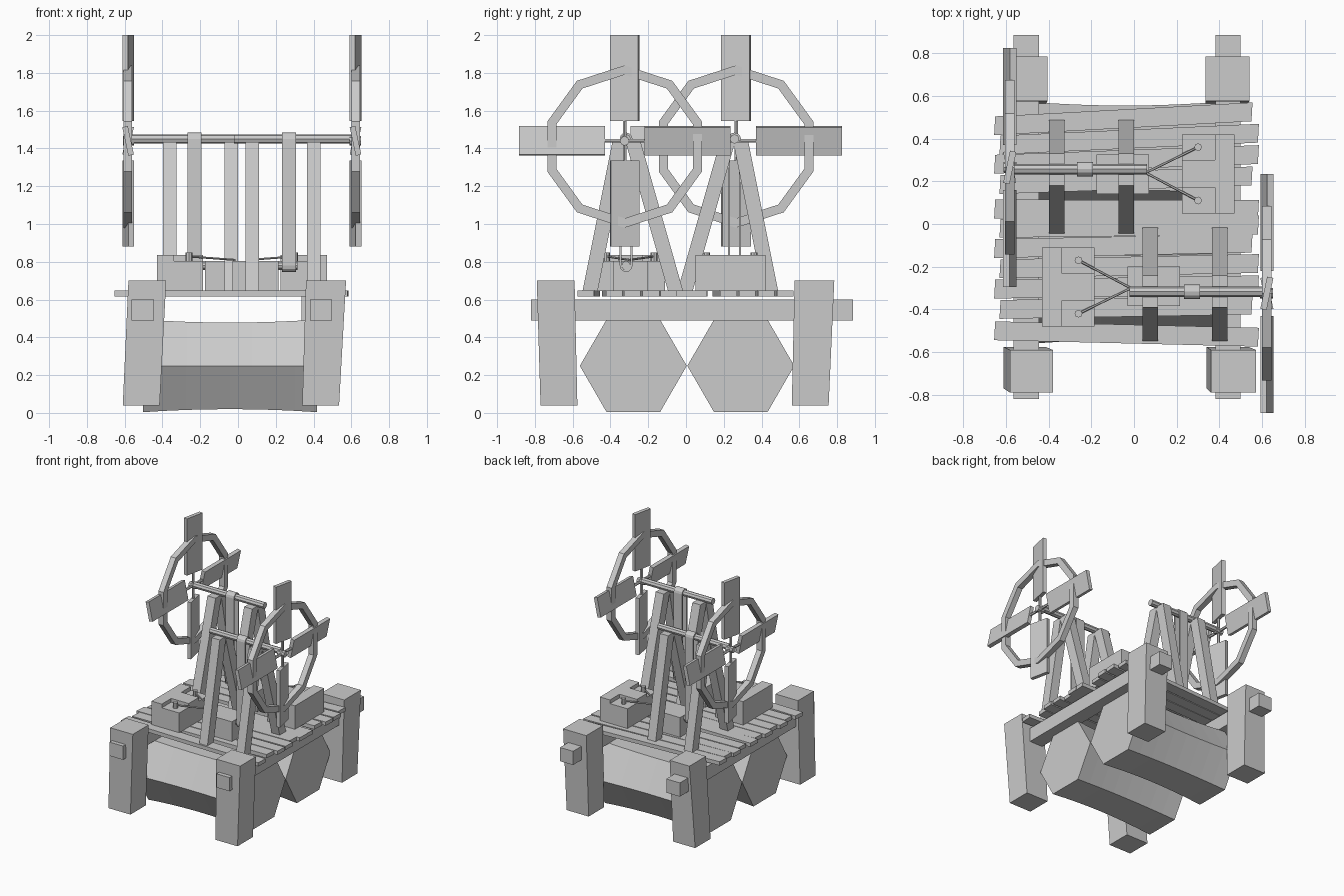
import bpy, bmesh, math
from mathutils import Matrix, Vector

if "Cube" in bpy.data.objects:
    bpy.data.objects.remove(bpy.data.objects["Cube"])

R = math.radians


def make(name, verts, faces, M=Matrix()):
    me = bpy.data.meshes.new(name)
    bm = bmesh.new()
    vs = [bm.verts.new(M @ Vector(v)) for v in verts]
    for f in faces:
        bm.faces.new([vs[i] for i in f])
    bmesh.ops.recalc_face_normals(bm, faces=bm.faces)
    bm.to_mesh(me)
    bm.free()
    ob = bpy.data.objects.new(name, me)
    bpy.context.collection.objects.link(ob)
    return ob


def loft(name, rings, M=Matrix(), capped=True):
    """Join equal-sized rings of points; cap the ends or close into a loop."""
    n, m = len(rings[0]), len(rings)
    verts = [p for r in rings for p in r]
    faces = []
    for k in range(m - 1 if capped else m):
        a, b = k * n, (k + 1) % m * n
        faces += [(a + i, a + (i + 1) % n, b + (i + 1) % n, b + i) for i in range(n)]
    if capped:
        faces += [tuple(range(n)), tuple(range((m - 1) * n, m * n))]
    return make(name, verts, faces, M)


def rect(x0, x1, y0, y1, z):
    return [(x0, y0, z), (x1, y0, z), (x1, y1, z), (x0, y1, z)]


def box(name, x0, x1, y0, y1, z0, z1, M=Matrix()):
    return loft(name, [rect(x0, x1, y0, y1, z0), rect(x0, x1, y0, y1, z1)], M)


def rod(name, a, b, r, n, M=Matrix()):
    a, b = Vector(a), Vector(b)
    q = (b - a).to_track_quat('Z', 'Y')
    circ = [q @ Vector((r * math.cos(2 * math.pi * i / n), r * math.sin(2 * math.pi * i / n), 0))
            for i in range(n)]
    return loft(name, [[a + c for c in circ], [b + c for c in circ]], M)


def band(name, outer, inner, x0, x1, M=Matrix()):
    """Closed band in the yz plane with a rectangular section."""
    rings = [[(x0, *o), (x1, *o), (x1, *i), (x0, *i)] for o, i in zip(outer, inner)]
    return loft(name, rings, M, capped=False)


# hexagonal floats, slightly waisted
for name, cy in (("front_float", -.279), ("back_float", .29)):
    rings = []
    for k in range(9):
        t = k / 4 - 1
        r = .283 * (.935 + .065 * t * t)
        rings.append([(-.042 + .46 * t, cy + r * math.cos(R(60 * i)), .249 + r * math.sin(R(60 * i)))
                      for i in range(6)])
    loft(name, rings)

# leaning corner posts
posts = {
    "front_left_post": ((-.61, -.415, -.77, -.575), (-.58, -.38, -.79, -.59)),
    "front_right_post": ((.34, .535, -.77, -.575), (.36, .572, -.79, -.59)),
    "back_left_post": ((-.61, -.415, .56, .755), (-.58, -.405, .575, .785)),
    "back_right_post": ((.335, .53, .56, .755), (.335, .54, .575, .785)),
}
for name, (b, t) in posts.items():
    loft(name, [rect(*b, .04), rect(*t, .70)])

# side beams
box("left_beam", -.565, -.445, -.82, .885, .49, .60)
box("right_beam", .382, .498, -.82, .885, .49, .60)

# deck planks, uneven
ends = [(-.50, -.53), (-.40, -.38), (-.305, -.285), (-.21, -.185), (-.115, -.09), (-.02, -.005),
        (.07, .068), (.185, .225), (.28, .325), (.37, .425), (.46, .525)]
for i, (l, r) in enumerate(ends):
    x0 = -.65 + .025 * (i % 2)
    x1 = .58 - .03 * ((i + i // 3) % 2)
    h = .044
    prof = [(x0 - .005, l - h), (x1, r - h), (x1 + .005, r + h), (x0, l + h)]
    loft("deck_plank", [[(x, y, .617) for x, y in prof], [(x, y, .647) for x, y in prof]])


def windmill(side, M):
    Y, Z = -.325, 1.44
    # trestle legs
    for x in (.04, .365):
        for foot, top in ((-.548, -.39), (-.095, -.32)):
            loft(side + "_trestle_leg", [rect(x, x + .072, foot, foot + .08, .645),
                                         rect(x, x + .072, top, top + .08, 1.435)], M)
    # shaft and hub
    rod(side + "_shaft", (-.02, Y + .008, 1.45), (.605, Y + .008, 1.45), .025, 8, M)
    rod(side + "_hub", (.59, Y, Z), (.65, Y, Z), .025, 8, M)
    # twisted paddles on thin spokes
    for k in range(4):
        turn = M @ Matrix.Translation((.622, Y, Z)) @ Matrix.Rotation(R(90 * k), 4, 'X')
        rod(side + "_spoke", (0, 0, 0), (0, 0, .13), .011, 6, turn)
        twist = turn @ Matrix.Rotation(R(-12 if k % 2 == 0 else 12), 4, 'Z')
        box(side + "_paddle", -.015, .015, -.077, .077, .105, .56, twist)
    # ten-sided rim
    rim = [[(Y + r * math.sin(R(36 * i)), 1.41 + r * math.cos(R(36 * i))) for i in range(10)]
           for r in (.43, .38)]
    band(side + "_rim", *rim, .6, .645, M)
    # drive belt from shaft to pulley
    loops = []
    for r in (.034, .024):
        pts = []
        for c, s in ((1.45, 0), (.78, 180)):
            pts += [(Y + .008 + r * math.cos(R(s + 30 * i)), c + r * math.sin(R(s + 30 * i)))
                    for i in range(7)]
        loops.append(pts)
    band(side + "_belt", *loops, .233, .308, M)
    rod(side + "_pulley", (.2, Y + .008, .78), (.315, Y + .008, .78), .024, 10, M)
    # small gearbox
    box(side + "_gearbox", -.03, .215, -.385, -.2, .645, .805, M)
    # machine box with notched corners
    box(side + "_machine_base", -.43, -.185, -.48, -.11, .645, .805, M)
    tee = [(-.43, -.48), (-.34, -.48), (-.34, -.36), (-.185, -.36),
           (-.185, -.23), (-.34, -.23), (-.34, -.11), (-.43, -.11)]
    loft(side + "_machine_top", [[(x, y, z) for x, y in tee] for z in (.805, .835)], M)
    # pegs and wires
    for y in (-.17, -.42):
        rod(side + "_peg", (-.26, y, .80), (-.26, y, .85), .018, 8, M)
        rod(side + "_wire", (-.26, y, .828), (-.015, -.30, .81), .006, 6, M)


# second mill is the first turned half way round
windmill("front", Matrix())
windmill("back", Matrix.Translation((.04, -.06, 0)) @ Matrix.Rotation(math.pi, 4, 'Z'))
